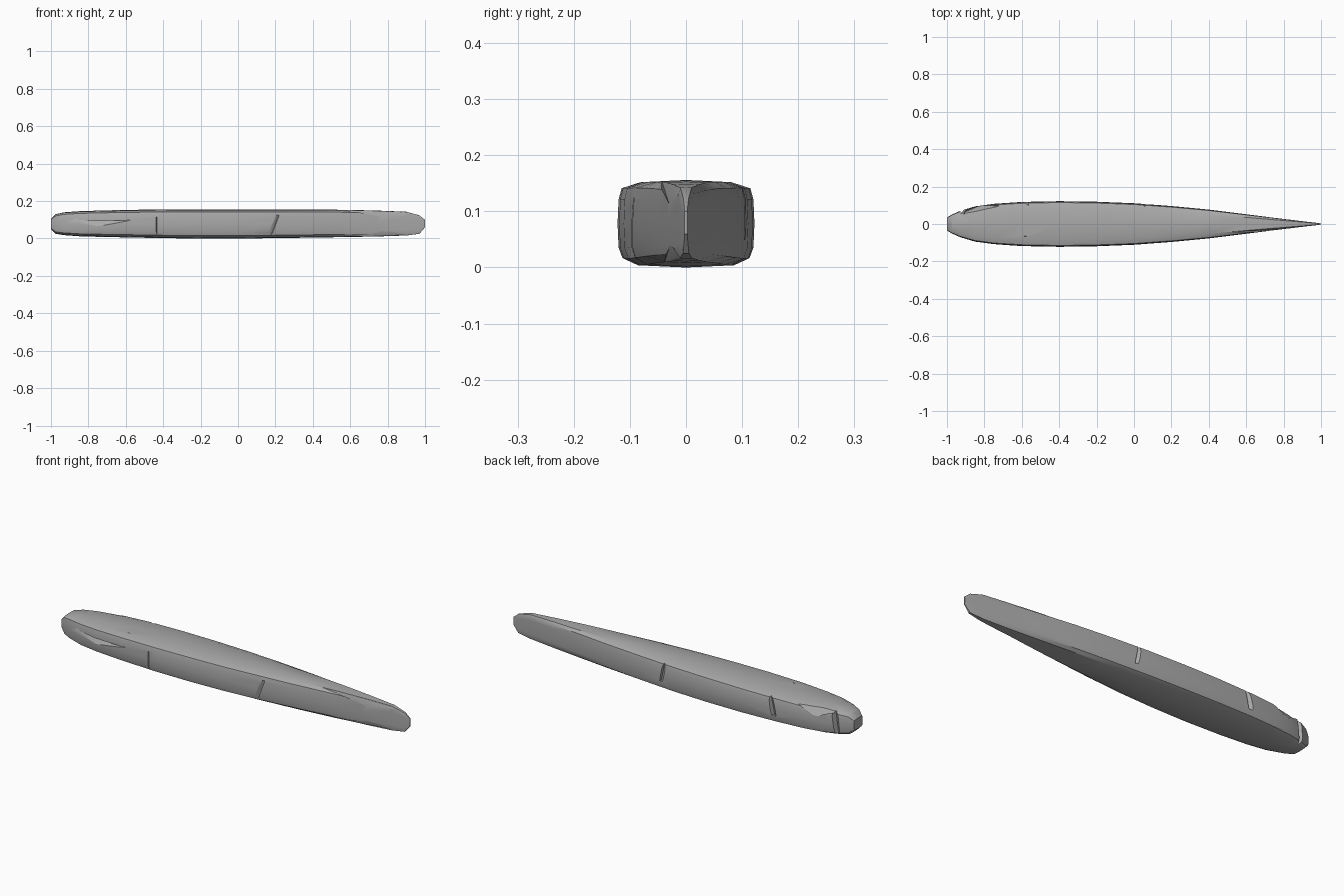
import bpy, bmesh, math
from mathutils import Vector

cube = bpy.data.objects.get("Cube")
if cube:
    bpy.data.objects.remove(cube, do_unlink=True)

stone = bpy.data.materials.new("grey stone")
stone.use_nodes = True
GREY = (0.4, 0.4, 0.4, 1)
stone.diffuse_color = GREY
stone.node_tree.nodes["Principled BSDF"].inputs["Base Color"].default_value = GREY


def make_object(name, bm):
    bmesh.ops.recalc_face_normals(bm, faces=bm.faces)
    mesh = bpy.data.meshes.new(name)
    bm.to_mesh(mesh)
    bm.free()
    obj = bpy.data.objects.new(name, mesh)
    bpy.context.collection.objects.link(obj)
    mesh.materials.append(stone)
    return obj


def skin(name, rings):
    """Loft closed rings and cap both ends."""
    bm = bmesh.new()
    loops = [[bm.verts.new(p) for p in ring] for ring in rings]
    for a, b in zip(loops, loops[1:]):
        for i in range(len(a)):
            j = (i + 1) % len(a)
            bm.faces.new((a[i], a[j], b[j], b[i]))
    bm.faces.new(loops[0])
    bm.faces.new(loops[-1])
    return make_object(name, bm)


# Blade stations: x, half width, bottom, top
stations = [
    (-1.0, .035, .05, .105), (-.975, .05, .025, .13), (-.93, .07, .018, .14),
    (-.85, .094, .012, .146), (-.75, .108, .009, .149), (-.6, .118, .006, .153),
    (-.4, .122, .002, .155), (-.2, .119, 0, .156), (0, .111, 0, .156),
    (.2, .096, .002, .156), (.4, .077, .005, .155), (.6, .052, .008, .153),
    (.75, .033, .011, .149), (.9, .015, .016, .143), (.97, .007, .025, .124),
    (1.0, .003, .06, .1)]


def section(x, w, lo, hi):
    """Plank section with worn corners and slightly bulging sides."""
    h, mid = hi - lo, (lo + hi) / 2
    half = [(.72, lo + .004 * w / .12), (.93, lo + .1 * h), (.985, lo + .22 * h), (1, mid),
            (.985, hi - .22 * h), (.94, hi - .09 * h), (.68, hi - .004 * w / .12)]
    right = [(x, -w * s, z) for s, z in half]
    left = [(x, w * s, z) for s, z in reversed(half)]
    return [(x, 0, lo)] + right + [(x, 0, hi)] + left


blade = skin("blade", [section(*s) for s in stations])


# Wedge shaped chips: edge position, direction of the cut, size, lean
def chip(name, x, y, z, depth, width, height, lean):
    inward = -math.copysign(1, y)
    rings = []
    for end in (-1, 1):
        cx, cz = x + end * lean, z + end * height / 2
        rings.append([(cx - width / 2, y - inward * .02, cz),
                      (cx + width / 2, y - inward * .02, cz),
                      (cx + width * .3, y + inward * depth, cz)])
    return skin(name, rings)


chips = [
    chip("front_nick", -.44, -.122, .06, .008, .02, .11, 0),
    chip("front_slash", .175, -.098, .06, .012, .06, .13, .025),
    chip("back_nick_a", .05, .107, .11, .014, .05, .12, -.012),
    chip("back_nick_b", -.59, .118, .11, .018, .06, .12, .012),
    chip("nose_nick", -.93, .07, .1, .018, .06, .16, .01)]


# Slanting flakes knocked off the top and bottom edges
def flake(name, start, end, peak):
    a, b, p = Vector(start), Vector(end), Vector(peak)
    out = Vector((0, math.copysign(.1, p.y), math.copysign(.1, p.z - .08)))
    bm = bmesh.new()
    for q in (a, b, p, a + out, b + out, p + out):
        bm.verts.new(q)
    bmesh.ops.convex_hull(bm, input=bm.verts)
    return make_object(name, bm)


chips += [
    flake("front_flake", (-.9, -.088, .1), (-.57, -.062, .155), (-.76, -.11, .06)),
    flake("tail_flake", (.48, -.044, .157), (.95, -.006, .14), (.8, -.029, .11)),
    flake("tail_low_flake", (.55, -.04, .004), (.9, -.008, .02), (.8, -.028, .04)),
    flake("back_flake", (-.95, .045, .142), (-.68, .095, .154), (-.82, .1, .1))]

for cutter in chips:
    cut = blade.modifiers.new(cutter.name, "BOOLEAN")
    cut.operation = "DIFFERENCE"
    cut.solver = "EXACT"
    cut.object = cutter
    cutter.hide_render = True

# Bake the cuts, then drop the cutters
bpy.context.view_layer.update()
graph = bpy.context.evaluated_depsgraph_get()
carved = bpy.data.meshes.new_from_object(blade.evaluated_get(graph))
blade.modifiers.clear()
blade.data = carved
for cutter in chips:
    bpy.data.objects.remove(cutter, do_unlink=True)

for o in bpy.context.selected_objects:
    o.select_set(False)
blade.select_set(True)
bpy.context.view_layer.objects.active = blade
bpy.ops.object.shade_smooth_by_angle(angle=math.radians(30))
